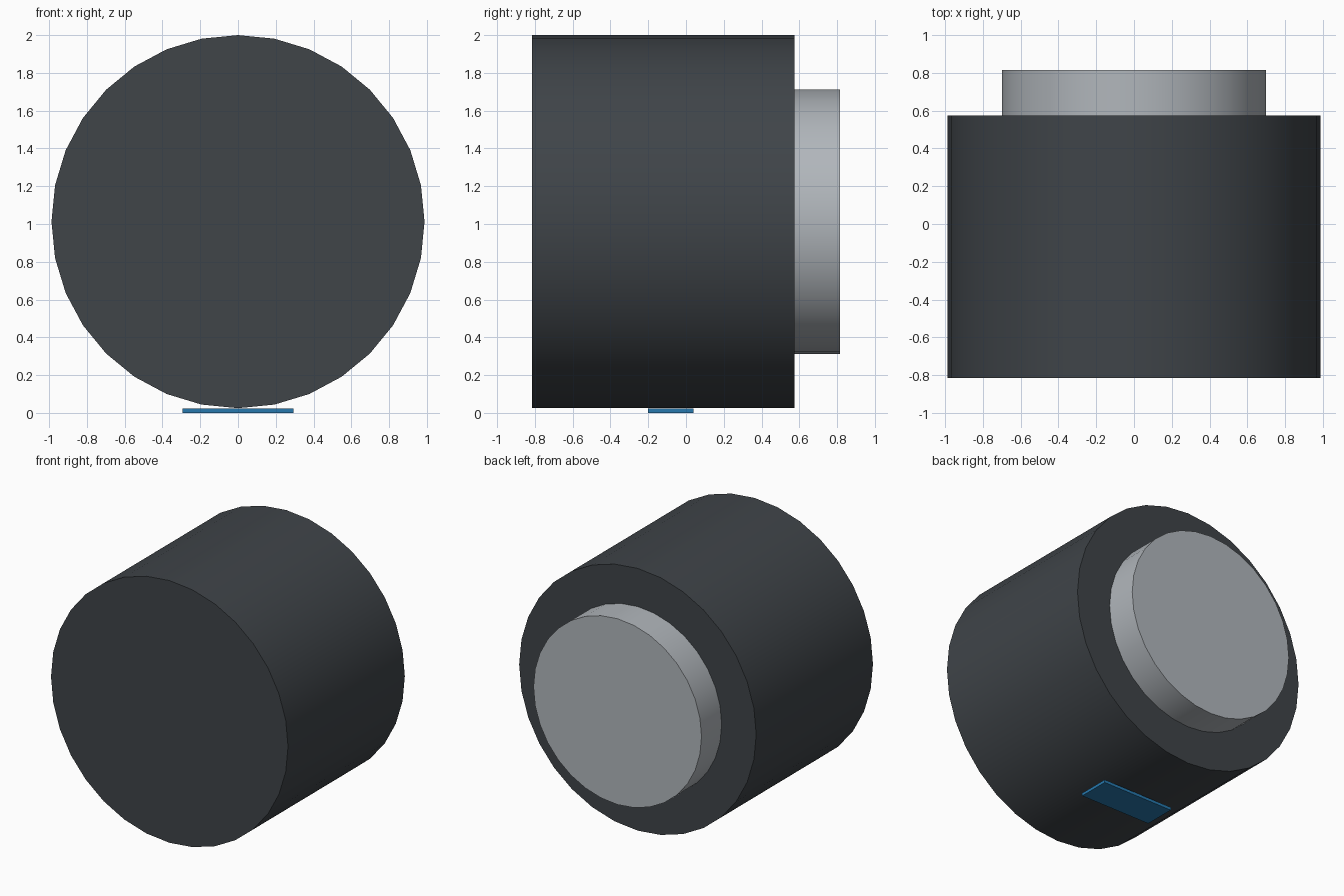
import bpy
import math

if "Cube" in bpy.data.objects:
    bpy.data.objects.remove(bpy.data.objects["Cube"])


def material(name, rgb):
    m = bpy.data.materials.new(name)
    m.diffuse_color = (*rgb, 1.0)
    m.use_nodes = True
    m.node_tree.nodes["Principled BSDF"].inputs["Base Color"].default_value = m.diffuse_color
    return m


def drum(name, radius, z, y0, y1, mat):
    """Smooth-sided cylinder lying along y."""
    bpy.ops.mesh.primitive_cylinder_add(
        vertices=32, radius=radius, depth=y1 - y0,
        location=(0, (y0 + y1) / 2, z), rotation=(math.pi / 2, 0, 0))
    ob = bpy.context.object
    ob.name = name
    ob.data.materials.append(mat)
    bpy.ops.object.transform_apply(location=False, rotation=True, scale=True)
    bpy.ops.object.shade_smooth_by_angle(angle=math.radians(30))
    return ob


dark = material("dark_casing", (0.05, 0.058, 0.066))
metal = material("light_metal", (0.44, 0.47, 0.50))
blue = material("blue_label", (0.02, 0.19, 0.42))

# Main body and the smaller disc on its back
drum("body", 0.9875, 1.0125, -0.815, 0.575, dark)
drum("rear_disc", 0.70, 1.0125, 0.565, 0.815, metal)

# Thin plate under the body
bpy.ops.mesh.primitive_cube_add(size=1, location=(0, -0.08, 0.011))
plate = bpy.context.object
plate.name = "bottom_plate"
plate.scale = (0.59, 0.24, 0.022)
bpy.ops.object.transform_apply(location=False, rotation=False, scale=True)
plate.data.materials.append(blue)
